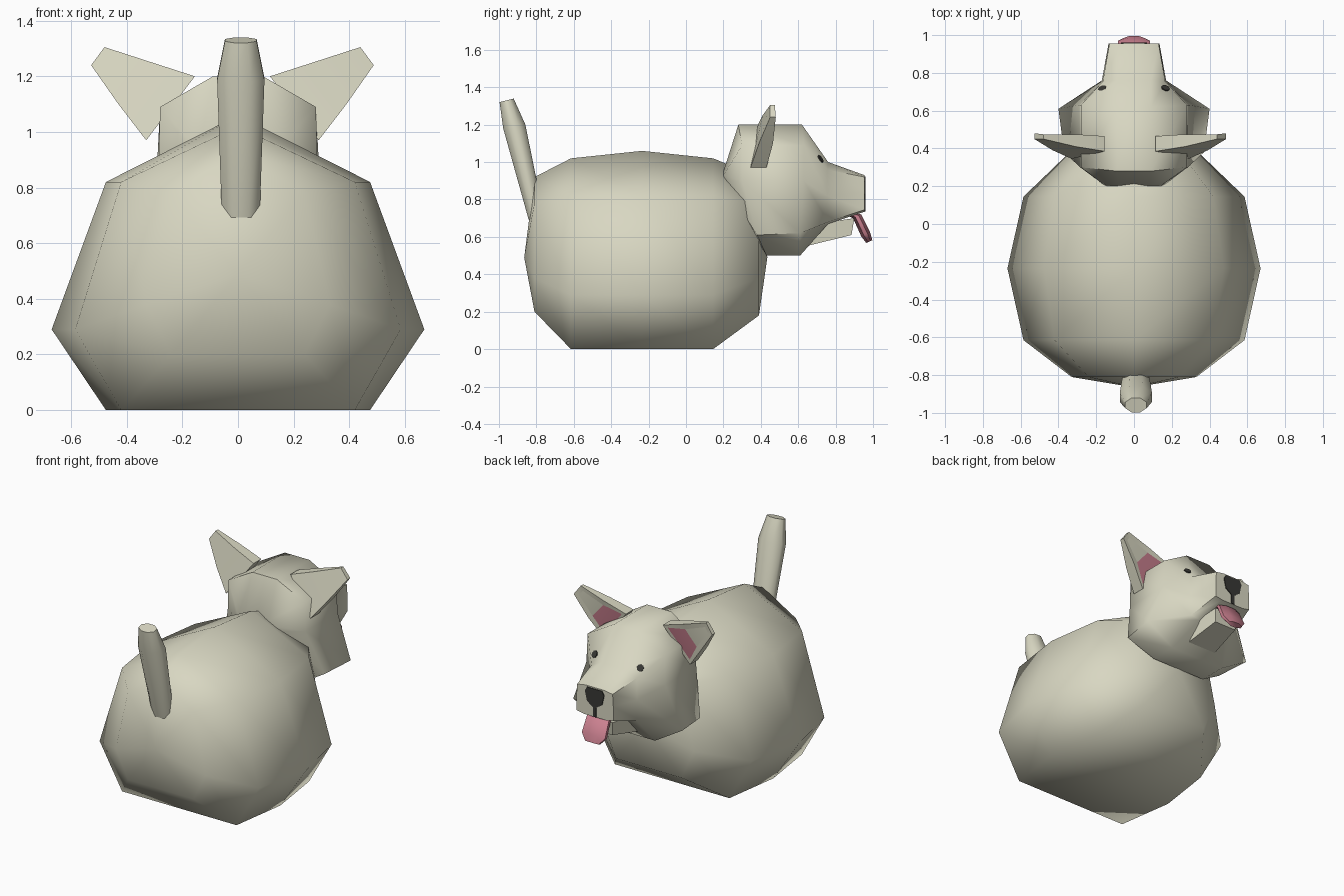
import bpy, bmesh, math
from mathutils import Vector
from mathutils.bvhtree import BVHTree

if "Cube" in bpy.data.objects:
    bpy.data.objects.remove(bpy.data.objects["Cube"])


def mat(name, r, g, b):
    m = bpy.data.materials.new(name)
    m.diffuse_color = (r, g, b, 1)
    m.use_nodes = True
    m.node_tree.nodes["Principled BSDF"].inputs["Base Color"].default_value = m.diffuse_color
    return m


CREAM = mat("cream_fur", 0.69, 0.68, 0.54)
PINK = mat("pink_skin", 0.60, 0.22, 0.28)
BLACK = mat("charcoal", 0.04, 0.04, 0.035)


def finish(name, bm, mats, angle=60):
    bmesh.ops.recalc_face_normals(bm, faces=bm.faces)
    me = bpy.data.meshes.new(name)
    bm.to_mesh(me)
    bm.free()
    for m in mats:
        me.materials.append(m)
    me.shade_smooth()
    me.set_sharp_from_angle(angle=math.radians(angle))
    ob = bpy.data.objects.new(name, me)
    bpy.context.collection.objects.link(ob)
    return ob


def loft(name, rings, mats, start=None, end=None, angle=60):
    """Skin closed rings; each end is a flat cap, or a fan to a point."""
    bm = bmesh.new()
    rs = [[bm.verts.new(p) for p in r] for r in rings]
    n = len(rs[0])
    for a, b in zip(rs, rs[1:]):
        for i in range(n):
            j = (i + 1) % n
            bm.faces.new((a[i], a[j], b[j], b[i]))
    for ring, tip in ((rs[0], start), (rs[-1], end)):
        if tip:
            t = bm.verts.new(tip)
            for i in range(n):
                bm.faces.new((ring[i], ring[(i + 1) % n], t))
        else:
            bm.faces.new(ring)
    return finish(name, bm, mats, angle)


def mirrored(half):
    return half + [(-x, y, z) for x, y, z in reversed(half) if x > 0]


def tube(name, path, m):
    """Octagonal tube; each stop is (x, y, z, half width, half thickness, tilt)."""
    rings = []
    for x, y, z, w, t, tilt in path:
        n = Vector((0, math.cos(tilt), math.sin(tilt)))
        ring = []
        for i in range(8):
            a = math.pi / 8 + i * math.pi / 4
            k = 1 / math.cos(math.pi / 8)
            ring.append(Vector((x, y, z)) + Vector((w * k * math.cos(a), 0, 0)) + n * t * k * math.sin(a))
        rings.append(ring)
    return loft(name, rings, [m])


def plate(name, pts, normal, m, t=0.008):
    """Thin painted plate, half sunk into the surface."""
    h = Vector(normal) * t / 2
    return loft(name, [[Vector(p) - h for p in pts], [Vector(p) + h for p in pts]], [m], angle=30)


# body: (y, apex z, shoulder x z, waist x z, foot x z)
sections = [
    (-0.81, 0.92, 0.24, 0.78, 0.33, 0.38, 0.24, 0.20),
    (-0.615, 1.02, 0.42, 0.82, 0.585, 0.29, 0.42, 0.0),
    (-0.235, 1.06, 0.475, 0.82, 0.67, 0.29, 0.475, 0.0),
    (0.145, 1.02, 0.42, 0.82, 0.585, 0.29, 0.42, 0.0),
    (0.39, 0.92, 0.24, 0.78, 0.33, 0.38, 0.24, 0.18),
]
rings = [mirrored([(0, y, t), (sx, y, sz), (wx, y, wz), (fx, y, fz)])
         for y, t, sx, sz, wx, wz, fx, fz in sections]
loft("body", rings, [CREAM], (0, -0.865, 0.49), (0, 0.435, 0.49))

# head with snout
head_rings = [
    [(0, .20, .95), (.08, .20, .95), (.14, .20, .93), (.15, .20, .90), (.15, .22, .86), (.08, .25, .82)],
    [(0, .28, 1.2), (.09, .28, 1.2), (.28, .30, 1.09), (.285, .30, .90), (.37, .38, .61), (.20, .43, .50)],
    [(0, .62, 1.2), (.09, .62, 1.2), (.28, .63, 1.09), (.29, .63, .90), (.40, .61, .62), (.20, .61, .50)],
    [(0, .76, 1.0), (.09, .76, 1.0), (.165, .755, .96), (.17, .755, .82), (.17, .76, .68), (.10, .76, .67)],
    [(0, .955, .93), (.07, .955, .93), (.13, .955, .92), (.135, .955, .84), (.135, .955, .745), (.08, .955, .735)],
]
head = loft("head", [mirrored(r) for r in head_rings], [CREAM])

# lower jaw
jaw = [[(.11, .62, .66), (.11, .62, .545), (-.11, .62, .545), (-.11, .62, .66)],
       [(.09, .90, .70), (.08, .885, .61), (-.08, .885, .61), (-.09, .90, .70)]]
loft("lower_jaw", jaw, [CREAM], angle=40)

# tongue
tube("tongue", [(0, .86, .73, .075, .02, .3), (0, .915, .71, .08, .024, .42),
                (0, .96, .615, .085, .026, .42), (0, .98, .575, .05, .018, .42)], PINK)

# tail
tube("tail", [(.01, -.80, .70, .068, .042, .2), (.01, -.918, 1.19, .085, .06, .18),
              (.01, -.959, 1.33, .057, .039, .25)], CREAM)

# nose with its stem, on the flat end of the snout
half = [(.055, .922), (.07, .895), (.055, .83), (.012, .80), (.012, .737)]
outline = half + [(-x, z) for x, z in reversed(half)]
plate("nose", [(x, .956, z) for x, z in outline], (0, 1, 0), BLACK)

# eyes, laid on the head surface
tree = BVHTree.FromPolygons([v.co for v in head.data.vertices],
                            [p.vertices[:] for p in head.data.polygons])
for side, name in ((1, "right_eye"), (-1, "left_eye")):
    c, n, _, _ = tree.find_nearest(Vector((side * .175, .74, 1.03)))
    u = n.orthogonal().normalized()
    v = n.cross(u)
    pts = [c + (u * math.cos(i * math.pi / 4) + v * math.sin(i * math.pi / 4)) * .023 for i in range(8)]
    plate(name, pts, n, BLACK)

# ears: tapered wedges with a pink inner face, mirrored about x = -0.02
base = [(.115, .385, 1.2), (.115, .465, 1.2), (.29, .43, .97), (.29, .345, .97)]
mid = [(.27, .41, 1.25), (.27, .475, 1.25), (.39, .465, 1.10), (.39, .39, 1.10)]
tip = [(.44, .45, 1.305), (.44, .475, 1.305), (.488, .48, 1.24), (.488, .45, 1.24)]
for side, name in ((1, "right_ear"), (-1, "left_ear")):
    place = lambda r: [(-.02 + side * (x + .02), y, z) for x, y, z in r]
    ear = loft(name, [place(r) for r in (base, mid, tip)], [CREAM, PINK])
    bm = bmesh.new()
    bm.from_mesh(ear.data)
    inner = [f for f in bm.faces if f.normal.y > .7]
    bmesh.ops.inset_region(bm, faces=inner, thickness=.035, depth=-.004)
    for f in inner:
        f.material_index = 1 if abs(f.calc_center_median().x + .02) < .33 else 0
    bm.to_mesh(ear.data)
    bm.free()
